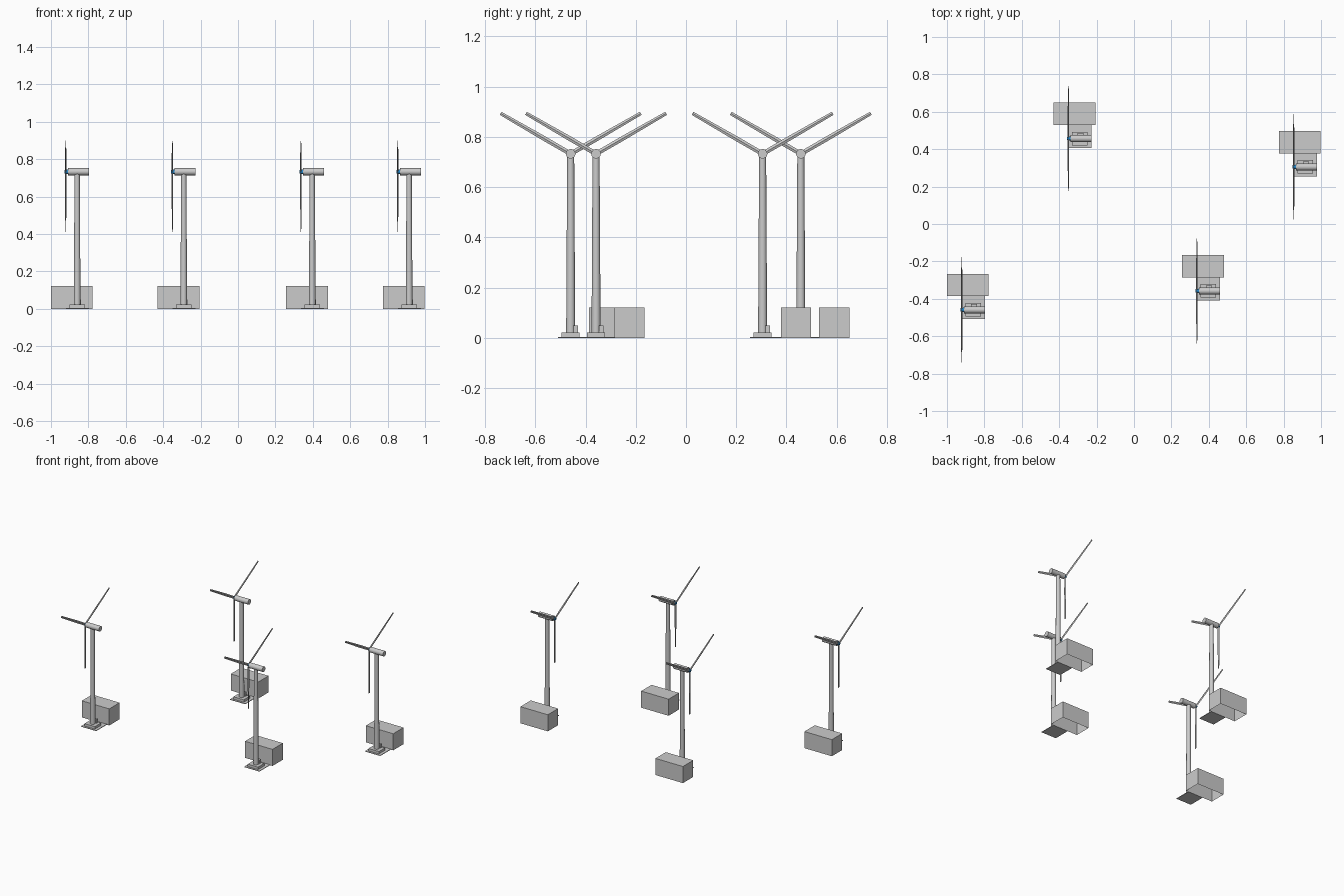
import bpy, bmesh, math
from mathutils import Matrix, Vector

if "Cube" in bpy.data.objects:
    bpy.data.objects.remove(bpy.data.objects["Cube"])


def material(name, r, g, b):
    m = bpy.data.materials.new(name)
    m.diffuse_color = (r, g, b, 1)
    m.use_nodes = True
    m.node_tree.nodes["Principled BSDF"].inputs["Base Color"].default_value = m.diffuse_color
    return m


GREY = material("light_grey", 0.6, 0.6, 0.6)
BLUE = material("hub_blue", 0.02, 0.25, 0.6)


def finish(name, bm, mat, origin, smooth=False):
    bmesh.ops.recalc_face_normals(bm, faces=bm.faces)
    mesh = bpy.data.meshes.new(name)
    bm.to_mesh(mesh)
    bm.free()
    mesh.materials.append(mat)
    ob = bpy.data.objects.new(name, mesh)
    ob.location = origin
    bpy.context.collection.objects.link(ob)
    if smooth:
        bpy.ops.object.select_all(action='DESELECT')
        ob.select_set(True)
        bpy.context.view_layer.objects.active = ob
        bpy.ops.object.shade_smooth_by_angle(angle=math.radians(40))
    return ob


def box(name, lo, hi, mat, origin, open_bottom=False):
    bm = bmesh.new()
    bmesh.ops.create_cube(bm, size=1)
    for v in bm.verts:
        v.co = Vector([lo[i] + (v.co[i] + 0.5) * (hi[i] - lo[i]) for i in range(3)])
    if open_bottom:
        bm.faces.ensure_lookup_table()
        low = min(bm.faces, key=lambda f: f.calc_center_median().z)
        bmesh.ops.delete(bm, geom=[low], context='FACES_ONLY')
    return finish(name, bm, mat, origin)


def cone(name, r1, r2, start, end, mat, origin, sides=16):
    start, end = Vector(start), Vector(end)
    axis = end - start
    bm = bmesh.new()
    turn = axis.to_track_quat('Z', 'Y').to_matrix().to_4x4()
    bmesh.ops.create_cone(bm, cap_ends=True, segments=sides, radius1=r1, radius2=r2,
                          depth=axis.length,
                          matrix=Matrix.Translation((start + end) / 2) @ turn)
    return finish(name, bm, mat, origin, smooth=True)


def blade(name, angle, origin):
    # tapered flat blade, turned about the hub axis
    bm = bmesh.new()
    rings = []
    for r, w, t in ((0.008, 0.009, 0.004), (0.12, 0.0095, 0.004), (0.322, 0.007, 0.002)):
        rings.append([bm.verts.new((x * t, y * w, r))
                      for x, y in ((-1, 0), (0, 1), (1, 0), (0, -1))])
    for a, b in zip(rings, rings[1:]):
        for i in range(4):
            j = (i + 1) % 4
            bm.faces.new((a[i], a[j], b[j], b[i]))
    bm.faces.new(rings[0])
    bm.faces.new(rings[-1])
    bmesh.ops.transform(bm, verts=bm.verts, matrix=Matrix.Translation((-0.061, 0, HUB_Z))
                        @ Matrix.Rotation(angle, 4, 'X'))
    finish(name, bm, GREY, origin)


HUB_Z = 0.733


def turbine(x, y):
    o = (x, y, 0)
    # ground works
    box("ground_slab", (-0.06, -0.05, 0), (0.063, 0.073, 0.004), GREY, o)
    box("pedestal", (-0.042, -0.036, 0.004), (0.042, 0.036, 0.022), GREY, o)
    box("cabinet", (-0.012, 0.012, 0.022), (0.02, 0.03, 0.05), GREY, o)
    box("equipment_shed", (-0.14, 0.073, 0), (0.083, 0.193, 0.122), GREY, o, True)
    # tower and machine housing
    cone("tower", 0.018, 0.014, (0, 0, 0.02), (0, 0, 0.725), GREY, o)
    cone("nacelle", 0.019, 0.019, (-0.05, 0, HUB_Z), (0.063, 0, HUB_Z), GREY, o)
    # rotor
    cone("hub", 0.012, 0.009, (-0.05, 0, HUB_Z), (-0.068, 0, HUB_Z), BLUE, o, 12)
    for k in range(3):
        blade("blade", math.pi + k * math.tau / 3, o)


for px, py in ((-0.86, -0.459), (-0.29, 0.457), (0.397, -0.358), (0.915, 0.305)):
    turbine(px, py)
